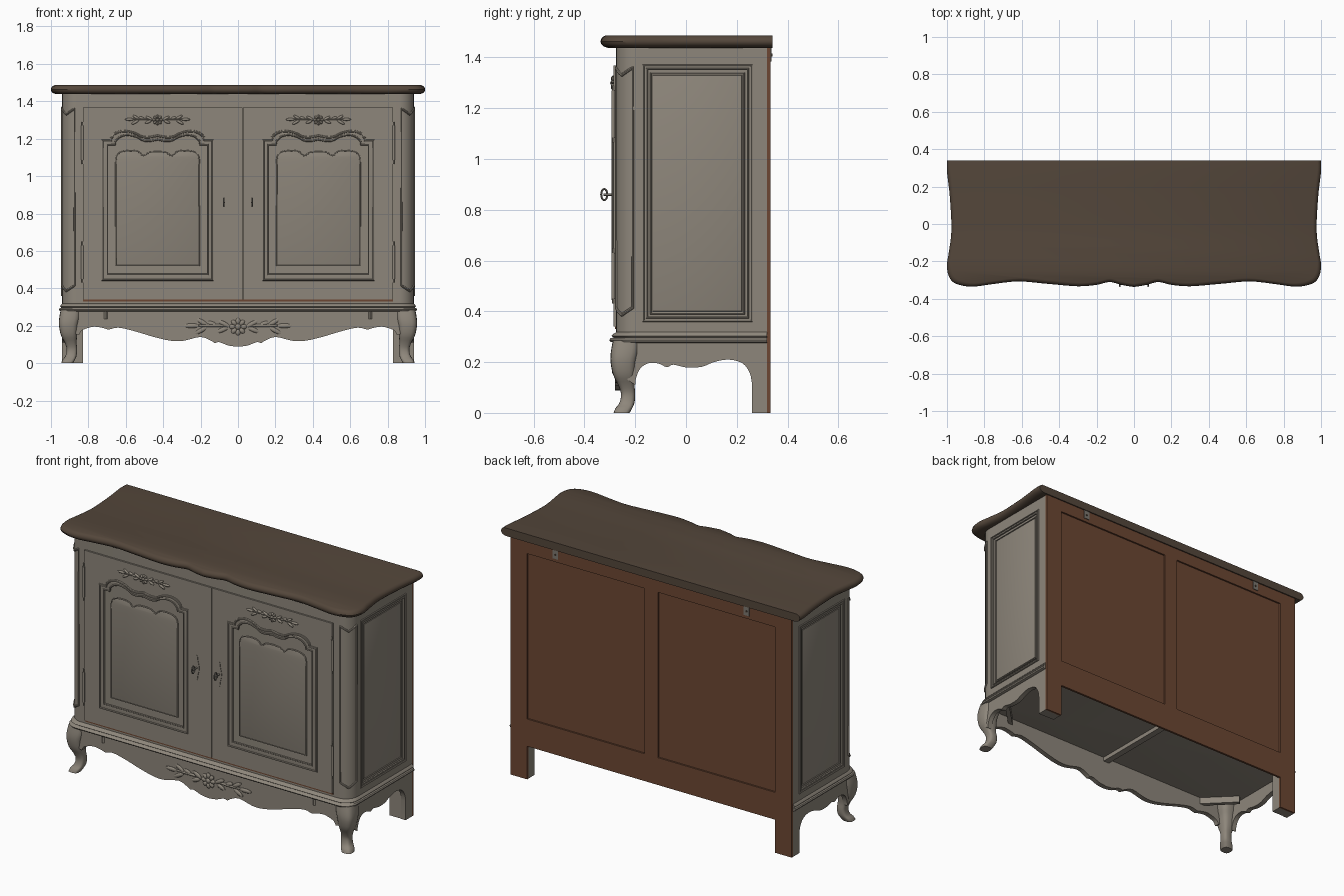
import bpy, bmesh, math
from mathutils import Matrix, Vector

if "Cube" in bpy.data.objects:
    bpy.data.objects.remove(bpy.data.objects["Cube"])

def mat(name, c):
    m = bpy.data.materials.new(name)
    m.diffuse_color = (*c, 1)
    m.use_nodes = True
    m.node_tree.nodes["Principled BSDF"].inputs["Base Color"].default_value = m.diffuse_color
    return m

PAINT = mat("grey paint", (.27, .24, .198))
TOP = mat("dark walnut", (.088, .062, .043))
BROWN = mat("brown wood", (.15, .062, .032))
METAL = mat("aged metal", (.20, .185, .16))

def finish(name, bm, m):
    bmesh.ops.recalc_face_normals(bm, faces=bm.faces)
    me = bpy.data.meshes.new(name)
    bm.to_mesh(me)
    bm.free()
    me.materials.append(m)
    ob = bpy.data.objects.new(name, me)
    bpy.context.collection.objects.link(ob)
    return ob

def loft(name, rings, m):
    bm = bmesh.new()
    vs = [[bm.verts.new(p) for p in r] for r in rings]
    n = len(vs[0])
    for a, b in zip(vs, vs[1:]):
        for i in range(n):
            bm.faces.new((a[i], a[(i + 1) % n], b[(i + 1) % n], b[i]))
    bm.faces.new(vs[0])
    bm.faces.new(vs[-1])
    return finish(name, bm, m)

def box(name, lo, hi, m, turn=0):
    bm = bmesh.new()
    lo, hi = Vector(lo), Vector(hi)
    mx = Matrix.Translation((lo + hi) / 2) @ Matrix.Rotation(turn, 4, 'Z') @ Matrix.Diagonal((*(hi - lo), 1))
    bmesh.ops.create_cube(bm, size=1, matrix=mx)
    return finish(name, bm, m)

def curve_mesh(name, loops, m, dims, mx=Matrix(), **kw):
    cu = bpy.data.curves.new(name, 'CURVE')
    cu.dimensions = dims
    for k, v in kw.items():
        setattr(cu, k, v)
    for pts in loops:
        sp = cu.splines.new('POLY')
        sp.points.add(len(pts) - 1)
        for p, q in zip(sp.points, pts):
            p.co = (*q, 1) if len(q) == 3 else (*q, 0, 1)
        sp.use_cyclic_u = True
    tmp = bpy.data.objects.new(name + "_tmp", cu)
    bpy.context.collection.objects.link(tmp)
    dg = bpy.context.evaluated_depsgraph_get()
    me = bpy.data.meshes.new_from_object(tmp.evaluated_get(dg))
    bpy.data.objects.remove(tmp)
    bm = bmesh.new()
    bm.from_mesh(me)
    bmesh.ops.remove_doubles(bm, verts=bm.verts, dist=1e-5)
    bm.transform(mx)
    return finish(name, bm, m)

FRONT = Matrix(((1, 0, 0, 0), (0, 0, 1, 0), (0, 1, 0, 0), (0, 0, 0, 1)))   # outline in x,z
SIDE = Matrix(((0, 0, 1, 0), (1, 0, 0, 0), (0, 1, 0, 0), (0, 0, 0, 1)))    # outline in y,z

def plate(name, loops, a, b, m, plane=FRONT, bevel=0):
    """Flat board between depths a and b; extra loops become holes."""
    shift = Vector((0, (a + b) / 2, 0)) if plane is FRONT else Vector(((a + b) / 2, 0, 0))
    return curve_mesh(name, loops, m, '2D', Matrix.Translation(shift) @ plane, fill_mode='BOTH',
                      extrude=abs(b - a) / 2 - bevel, bevel_depth=bevel, offset=-bevel, bevel_resolution=1)

def tube(name, pts, r, m):
    return curve_mesh(name, [pts], m, '3D', bevel_depth=r, bevel_resolution=2, fill_mode='FULL')

def rect(x0, x1, z0, z1):
    return [(x0, z0), (x1, z0), (x1, z1), (x0, z1)]

def smooth(p, n=4):
    """Catmull-Rom through the points."""
    p = [Vector(q) for q in p]
    out = []
    for i in range(len(p) - 1):
        a, b, c, d = p[max(i - 1, 0)], p[i], p[i + 1], p[min(i + 2, len(p) - 1)]
        for k in range(n):
            t = k / n
            out.append(tuple(.5 * (2 * b + (c - a) * t + (2 * a - 5 * b + 4 * c - d) * t * t
                                   + (3 * b - a - 3 * c + d) * t ** 3)))
    return out + [tuple(p[-1])]

def both(half):
    return half + [(-x, y) for x, y in reversed(half) if x > 1e-6]

def rings(outline, back, steps, k):
    return [[(x * (1 - d), back + (y - back) * (1 - k * d), z) for x, y in outline] for z, d in steps]

# serpentine top
top = both(smooth([(1, .34), (1, .28), (.985, .15), (.976, -.03), (.99, -.15), (1, -.22), (.99, -.28),
                   (.955, -.318), (.87, -.335), (.76, -.322), (.62, -.307), (.46, -.32), (.3, -.333),
                   (.2, -.325), (.13, -.31), (.07, -.325), (0, -.337)]))
loft("top_board", rings(top, .34, [(1.438, .03), (1.444, .012), (1.453, .003), (1.463, 0), (1.473, .003),
                                   (1.481, .01), (1.486, .02)], 1.4), TOP)

# body with rounded front corners, and base moulding
arc = [(.86 + .08 * math.cos(a), -.195 - .08 * math.sin(a)) for a in [i * math.pi / 16 for i in range(9)]]
body = both([(.93, .32), (.93, -.19)] + arc)
loft("body", rings(body, .32, [(.3, 0), (1.44, 0)], 0), PAINT)
loft("base_moulding", rings(both([(.94, .32)] + arc), .32,
     [(.275, 0), (.28, -.015), (.287, -.018), (.294, -.014), (.297, -.006), (.303, -.012),
      (.309, -.009), (.318, 0)], 2.6), PAINT)

# front apron
wave = [(.85, .15), (.84, .17), (.82, .182), (.77, .195), (.72, .188), (.69, .18), (.64, .19), (.55, .17),
        (.45, .14), (.36, .12), (.29, .12), (.2, .14), (.14, .118), (.125, .108), (.1, .112), (.05, .094), (0, .088)]
plate("front_apron", [[(-.88, .28), (-.88, .16)] + [(-x, z) for x, z in smooth(wave, 3)]
                      + smooth(wave, 3)[-2::-1] + [(.88, .16), (.88, .28)]], -.28, -.25, PAINT)

# carved spray of leaves round a rosette
def carving(name, cx, cz, y, s):
    bm = bmesh.new()
    def blob(x, z, rx, rz, ang=0, ry=.008):
        mx = (Matrix.Translation((cx + x * s, y, cz + z * s)) @ Matrix.Rotation(-ang, 4, 'Y')
              @ Matrix.Diagonal((rx * s, ry, rz * s, 1)))
        bmesh.ops.create_uvsphere(bm, u_segments=10, v_segments=6, radius=1, matrix=mx)
    blob(0, 0, .01, .01, 0, .013)
    for i in range(8):
        a = i * math.pi / 4
        blob(.018 * math.cos(a), .018 * math.sin(a), .011, .008, a, .01)
    for d in (-1, 1):
        blob(d * .085, .004, .06, .005)
        for x, z, r, a in ((.045, .009, .022, .5), (.05, -.01, .02, -.4), (.085, .01, .016, .3),
                           (.115, .014, .022, .55), (.12, -.012, .024, -.5), (.15, .003, .026, 0)):
            blob(d * x, z, r, .0075, d * a)
    return finish(name, bm, PAINT)

carving("apron_carving", 0, .195, -.282, 1.65)

def arched(cx, hw, z0, zs, crown):
    half = [(hw * u, zs + dz) for u, dz in crown]
    return [(cx - hw, z0), (cx + hw, z0)] + [(cx + u, z) for u, z in half] + \
           [(cx - u, z) for u, z in half[-2::-1]]

CROWN = [(1, 0), (.85, 0)] + smooth([(.84, .018), (.75, .042), (.6, .052), (.42, .042), (.28, .022), (.14, .02), (0, .028)], 3)
LOBES = smooth([(1, 0), (.98, .045), (.88, .068), (.66, .076), (.46, .07), (.34, .048), (.2, .066), (0, .07)], 3)

# doors with arched mouldings, raised panels, carvings
plate("door_gap", [rect(-.83, .83, .33, .34)], -.275, -.279, BROWN)
for tag, cx, x0, x1 in (("left", -.43, -.83, .023), ("right", .43, .027, .83)):
    hole = arched(cx, .268, .475, 1.168, CROWN)
    plate(tag + "_door", [rect(x0, x1, .34, 1.368), hole], -.285, -.272, PAINT)
    plate(tag + "_door_moulding", [arched(cx, .3, .44, 1.195, CROWN), hole], -.289, -.28, PAINT, bevel=.002)
    for hw, z0, zs, r in ((.293, .447, 1.188, .006), (.268, .475, 1.168, .005)):
        tube(tag + "_door_bead", [(x, -.288, z) for x, z in arched(cx, hw, z0, zs, CROWN)], r, PAINT)
    inner = arched(cx, .223, .522, 1.06, LOBES)
    plate(tag + "_raised_panel", [inner], -.282, -.272, PAINT, bevel=.003)
    tube(tag + "_panel_bead", [(x, -.28, z) for x, z in inner], .004, PAINT)
    carving(tag + "_door_carving", cx, 1.3, -.286, 1)

def rod(name, p, q, r, m):
    bm = bmesh.new()
    p, q = Vector(p), Vector(q)
    mx = Matrix.Translation((p + q) / 2) @ (q - p).to_track_quat('Z', 'Y').to_matrix().to_4x4()
    bmesh.ops.create_cone(bm, cap_ends=True, segments=12, radius1=r, radius2=r, depth=(q - p).length, matrix=mx)
    return finish(name, bm, m)

apron = smooth([(-.2, .11), (-.196, .14), (-.18, .175), (-.15, .195), (-.11, .195), (-.075, .18), (-.05, .19),
                (0, .179), (.06, .181), (.11, .2), (.165, .21), (.22, .197), (.25, .16), (.26, .115)], 3)
# leg section: height, outer and inner reach along both axes
LEG = smooth([(.285, .288, .18), (.24, .296, .185), (.2, .297, .195), (.15, .287, .2), (.11, .267, .203),
              (.075, .256, .2), (.04, .262, .203), (.018, .278, .212), (0, .285, .222)], 3)

for s, tag in ((-1, "left"), (1, "right")):
    # handle
    hx = s * .075
    plate(tag + "_handle_plate", [[(hx + .013 * math.cos(t) * (1 + .3 * math.cos(4 * t)), .86 + .075 * math.sin(t))
          for t in [i * math.pi / 12 for i in range(24)]]], -.288, -.284, PAINT)
    rod(tag + "_handle_stem", (hx, -.284, .86), (hx, -.325, .86), .005, METAL)
    tube(tag + "_handle_ring", [(hx, -.322 + .012 * math.cos(t), .86 + .022 * math.sin(t))
         for t in [i * math.pi / 8 for i in range(16)]], .004, METAL)
    # hinges
    for z0, z1 in ((.43, .65), (1.065, 1.29)):
        rod(tag + "_hinge", (s * .832, -.287, z0 + .02), (s * .832, -.287, z1 - .02), .007, PAINT)
        rod(tag + "_hinge_pin", (s * .832, -.287, z0), (s * .832, -.287, z1), .004, PAINT)
    # curved corner panel frame
    def corner(deg, z):
        a = math.radians(deg)
        return (s * (.86 + .081 * math.cos(a)), -.195 - .081 * math.sin(a), z)
    path = [corner(10 + 7 * i, .385 + .03 * abs(i - 5) / 5) for i in range(11)]
    path += [corner(80 - 7 * i, 1.33 + .03 * abs(i - 5) / 5) for i in range(11)]
    tube(tag + "_corner_bead", path, .006, PAINT)
    # side frame with recessed panel
    plate(tag + "_side_frame", [rect(-.195, .32, .3, 1.44), rect(-.155, .245, .375, 1.355)], s * .925, s * .94, PAINT, SIDE)
    for g, x, r in ((0, .94, .006), (.014, .938, .006), (.03, .931, .005)):
        tube(tag + "_side_bead", [(s * x, y, z) for y, z in rect(-.168 + g, .258 - g, .362 + g, 1.368 - g)], r, PAINT)
    plate(tag + "_side_panel", [rect(-.13, .22, .4, 1.33)], s * .926, s * .934, PAINT, SIDE, .002)
    # side apron running into back leg
    plate(tag + "_side_apron", [[(.32, .29), (-.23, .29), (-.23, .13)] + apron + [(.26, 0), (.32, 0)]],
          s * .91, s * .94, PAINT, SIDE)
    box(tag + "_back_leg", (min(s * .83, s * .935), .262, 0), (max(s * .83, s * .935), .321, .28), PAINT)
    # cabriole front leg
    rr = []
    for z, o, i in LEG:
        c, h = (o + i) / 2, (o - i) / 2
        ring = []
        for k in range(20):
            t = k * math.pi / 10
            u, v = (math.copysign(abs(f) ** .65, f) for f in (math.cos(t), math.sin(t)))
            ring.append((s * (.66 + c + h * u), -c + h * v, z))
        rr.append(ring)
    loft(tag + "_front_leg", rr, PAINT)
    # underside corner brace and wall bracket
    box(tag + "_corner_brace", (s * .79 - .13, -.2, .235), (s * .79 + .13, -.175, .28), PAINT, s * math.pi / 4)
    plate(tag + "_wall_bracket", [rect(s * .64 - .018, s * .64 + .018, 1.385, 1.437)], .332, .337, METAL)
    rod(tag + "_bracket_screw", (s * .64, .334, 1.41), (s * .64, .34, 1.41), .006, TOP)

# underside bar
box("underside_bar", (-.02, -.26, .25), (.02, .32, .28), PAINT)

# brown back frame and panels
outer = [(-.94, 0), (-.83, 0), (-.83, .2), (.83, .2), (.83, 0), (.94, 0), (.94, 1.44), (-.94, 1.44)]
plate("back_frame", [outer, rect(-.83, -.045, .365, 1.365), rect(.045, .83, .365, 1.365)], .32, .333, BROWN)
plate("back_panels", [rect(-.88, .88, .32, 1.42)], .318, .323, BROWN)

# smooth shading, sharp edges kept
bpy.ops.object.select_all(action='SELECT')
bpy.context.view_layer.objects.active = bpy.context.selected_objects[0]
bpy.ops.object.shade_smooth_by_angle(angle=math.radians(35))
